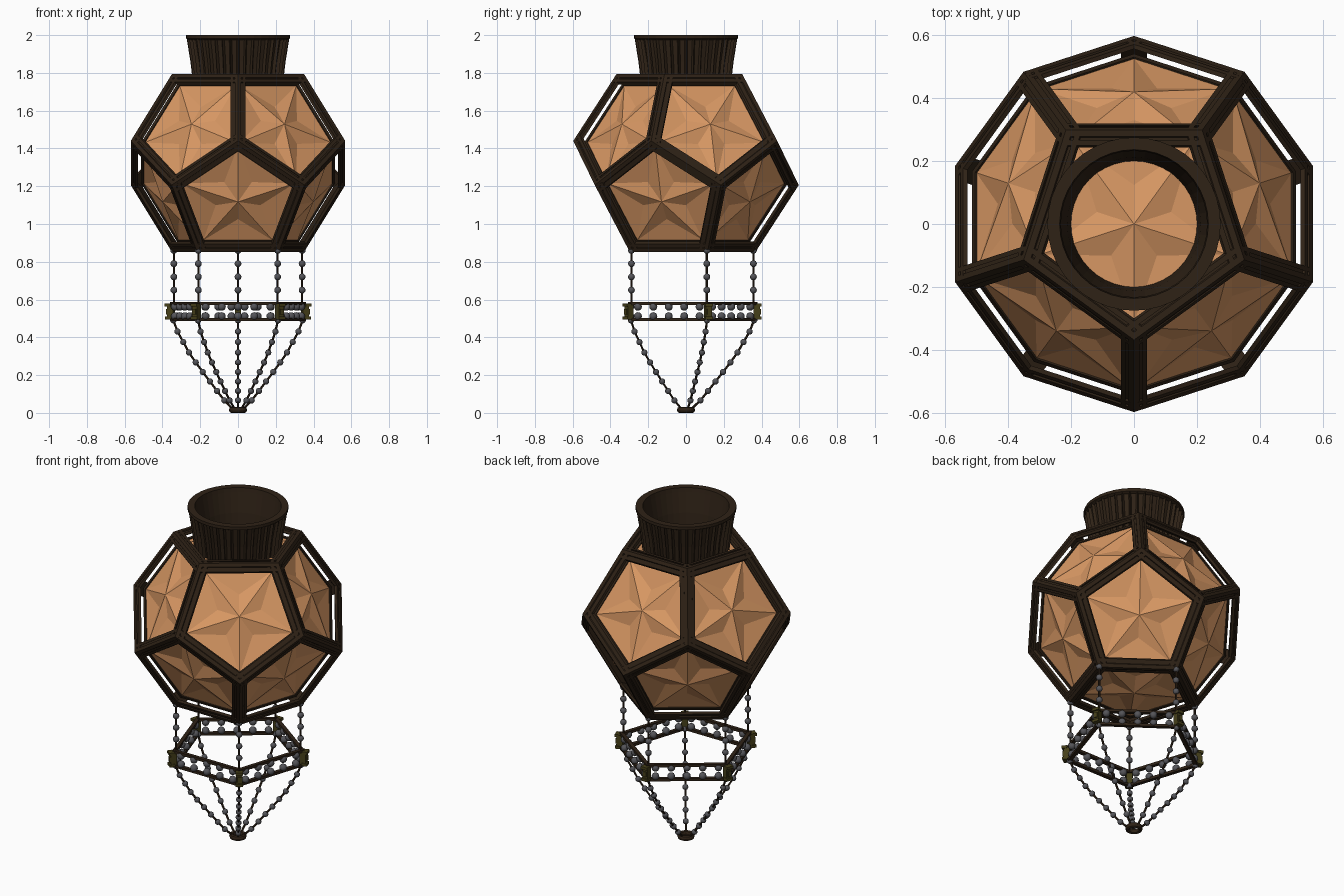
import bpy, bmesh
from math import sin, cos, radians, pi
from mathutils import Vector, Matrix

if "Cube" in bpy.data.objects:
    bpy.data.objects.remove(bpy.data.objects["Cube"])


def material(name, col):
    m = bpy.data.materials.new(name)
    m.diffuse_color = (*col, 1)
    m.use_nodes = True
    m.node_tree.nodes["Principled BSDF"].inputs["Base Color"].default_value = m.diffuse_color
    return m


WOOD = material("dark_wood", (0.028, 0.016, 0.008))
GLASS = material("amber_glass", (0.68, 0.31, 0.125))
BEAD = material("grey_bead", (0.09, 0.09, 0.10))
BRASS = material("old_brass", (0.06, 0.05, 0.01))


def finish(name, bm, mat, smooth=False):
    bmesh.ops.recalc_face_normals(bm, faces=bm.faces)
    for f in bm.faces:
        f.smooth = smooth
    me = bpy.data.meshes.new(name)
    bm.to_mesh(me)
    bm.free()
    me.materials.append(mat)
    ob = bpy.data.objects.new(name, me)
    bpy.context.collection.objects.link(ob)
    return ob


def skin(bm, loops, closed=False):
    """Bridge a list of point loops; cap the ends unless closed."""
    rings = [[bm.verts.new(p) for p in lp] for lp in loops]
    n = len(rings[0])
    for i in range(len(rings) - (0 if closed else 1)):
        a, b = rings[i], rings[(i + 1) % len(rings)]
        for j in range(n):
            bm.faces.new((a[j], a[(j + 1) % n], b[(j + 1) % n], b[j]))
    if not closed:
        bm.faces.new(rings[0])
        bm.faces.new(rings[-1])


def pol(r, deg, z):
    return Vector((r * cos(radians(deg)), r * sin(radians(deg)), z))


def lathe(bm, profile, n, phase=0):
    skin(bm, [[pol(r, phase + 360 * i / n, z) for r, z in profile] for i in range(n)], True)


def ball(bm, p, r):
    bmesh.ops.create_uvsphere(bm, u_segments=12, v_segments=8, radius=r,
                              matrix=Matrix.Translation(p))


def rod(bm, p, q, r):
    d = q - p
    rot = d.to_track_quat('Z', 'Y').to_matrix().to_4x4()
    bmesh.ops.create_cone(bm, cap_ends=True, segments=6, radius1=r, radius2=r,
                          depth=d.length, matrix=Matrix.Translation((p + q) / 2) @ rot)


# Dodecahedron corners and faces
C = Vector((0, 0, 1.323))
T = [pol(.368, 270 + 72 * k, 1.323 + .471) for k in range(5)]
U = [pol(.597, 270 + 72 * k, 1.323 + .117) for k in range(5)]
L = [pol(.597, 306 + 72 * k, 1.323 - .117) for k in range(5)]
B = [pol(.368, 306 + 72 * k, 1.323 - .471) for k in range(5)]
V = T + U + L + B
faces = [[0, 1, 2, 3, 4], [15, 16, 17, 18, 19]]
for k in range(5):
    j = (k + 1) % 5
    faces.append([k, j, 5 + j, 10 + k, 5 + k])
    faces.append([15 + k, 15 + j, 10 + j, 5 + j, 10 + k])


def center(f):
    return sum((V[i] for i in f), Vector()) / 5


# Outer moulded bars along every edge
edges = {}
for f in faces:
    for i in range(5):
        edges.setdefault(frozenset((f[i], f[(i + 1) % 5])), []).append(center(f))
bm = bmesh.new()
for e, (ca, cb) in edges.items():
    p, q = (V[i] for i in e)
    mid, d = (p + q) / 2, (q - p).normalized()
    n = (mid - C).normalized()
    wings = []
    for c in (ca, cb):
        w = c - mid
        wings.append((w - d * w.dot(d)).normalized())
    half = [(.020, 0), (.020, .007), (.031, .007), (.031, 0), (.048, 0), (.048, .014)]
    prof = [Vector()] + [wings[0] * s - n * h for s, h in half]
    prof += [wings[1] * s - n * h for s, h in reversed(half)]
    skin(bm, [[end + o for o in prof] for end in (p, q)])
finish("lantern_edge_bars", bm, WOOD)

# Recessed panel rims and star-faceted panes
rim, pane = bmesh.new(), bmesh.new()
for f in faces:
    pts = [C + (V[i] - C) * .905 for i in f]
    c = sum(pts, Vector()) / 5
    n = (c - C).normalized()
    inner = [c + (p - c) * .93 for p in pts]
    skin(rim, [[p, q, q - n * .02, c + (p - c) * .96 - n * .02]
               for p, q in zip(pts, inner)], True)
    corner = [pane.verts.new(c + (p - c) * .94 - n * .006) for p in pts]
    notch = [pane.verts.new(c + ((pts[i] + pts[(i + 1) % 5]) / 2 - c) * .46 - n * .006)
             for i in range(5)]
    apex = pane.verts.new(c + n * .032)
    for i in range(5):
        pane.faces.new((corner[i], corner[(i + 1) % 5], notch[i]))
        pane.faces.new((corner[i], notch[i], apex))
        pane.faces.new((corner[i], apex, notch[i - 1]))
finish("panel_rims", rim, WOOD)
finish("star_panes", pane, GLASS)

# Flared collar wall, top lip and ribs
bm = bmesh.new()
lathe(bm, [(.2, 1.75), (.222, 1.75), (.235, 1.86), (.258, 1.985), (.235, 1.985), (.212, 1.86)], 40)
lathe(bm, [(.262, 1.975), (.275, 1.982), (.275, 2.0), (.236, 2.0), (.232, 1.975)], 40)
finish("collar_wall", bm, WOOD)
bm = bmesh.new()
for k in range(40):
    a = 9 * k
    skin(bm, [[pol(r - .012, a - 2.7, z), pol(r + .013, a, z), pol(r - .012, a + 2.7, z)]
              for r, z in ((.226, 1.75), (.239, 1.86), (.260, 1.99))])
finish("collar_ribs", bm, WOOD)

# Bead chains: straight drops, then sagging strands to the bottom
beads, cords = bmesh.new(), bmesh.new()


def resample(path, step):
    total = sum((b - a).length for a, b in zip(path, path[1:]))
    n = round(total / step)
    out, i, acc = [], 0, 0
    for k in range(n + 1):
        t = total * k / n
        while i < len(path) - 2 and acc + (path[i + 1] - path[i]).length < t:
            acc += (path[i + 1] - path[i]).length
            i += 1
        seg = path[i + 1] - path[i]
        out.append(path[i] + seg * ((t - acc) / seg.length))
    return out


drop = [(.357, .86), (.357, .58)]
sag = [(.36, .49), (.345, .445), (.273, .32), (.228, .257), (.134, .138), (.08, .07), (.03, .022)]
for k in range(5):
    a = 90 + 72 * k
    for prof, step, r in ((drop, .068, .018), (sag, .062, .0165)):
        pts = resample([pol(x, a, z) for x, z in prof], step)
        for p in pts[:-1]:
            ball(beads, p, r)
        for p, q in zip(pts, pts[1:]):
            rod(cords, p, q, .006)
    # two bead rows between the ring rails
    p, q = pol(.365, a, 0), pol(.365, a + 72, 0)
    for i in range(5):
        for z in (.562, .512):
            ball(beads, p.lerp(q, (i + .5) / 5) + Vector((0, 0, z)), .021)
finish("chain_beads", beads, BEAD, True)
finish("chain_cords", cords, WOOD)

# Pentagonal rails of the bead ring
bm = bmesh.new()
for z in (.494, .578):
    lathe(bm, [(.352, z - .008), (.378, z - .008), (.378, z + .008), (.352, z + .008)], 5, 90)
finish("bead_ring_rails", bm, WOOD)

# Brass corner clasps
bm = bmesh.new()
for k in range(5):
    a = 90 + 72 * k
    rot = Matrix.Rotation(radians(a), 4, 'Z')
    for r, z, s in ((.374, .536, (.034, .034, .07)), (.386, .572, (.03, .042, .016)),
                    (.384, .502, (.03, .042, .016)), (.39, .536, (.016, .022, .03))):
        bmesh.ops.create_cube(bm, size=1, matrix=Matrix.Translation(pol(r, a, z)) @ rot
                              @ Matrix.Diagonal((*s, 1)))
finish("corner_clasps", bm, BRASS)

# Small gathering ring at the bottom
bm = bmesh.new()
lathe(bm, [(.036 + .012 * cos(t * pi / 4), .016 + .016 * sin(t * pi / 4)) for t in range(8)], 20)
finish("bottom_ring", bm, WOOD)
